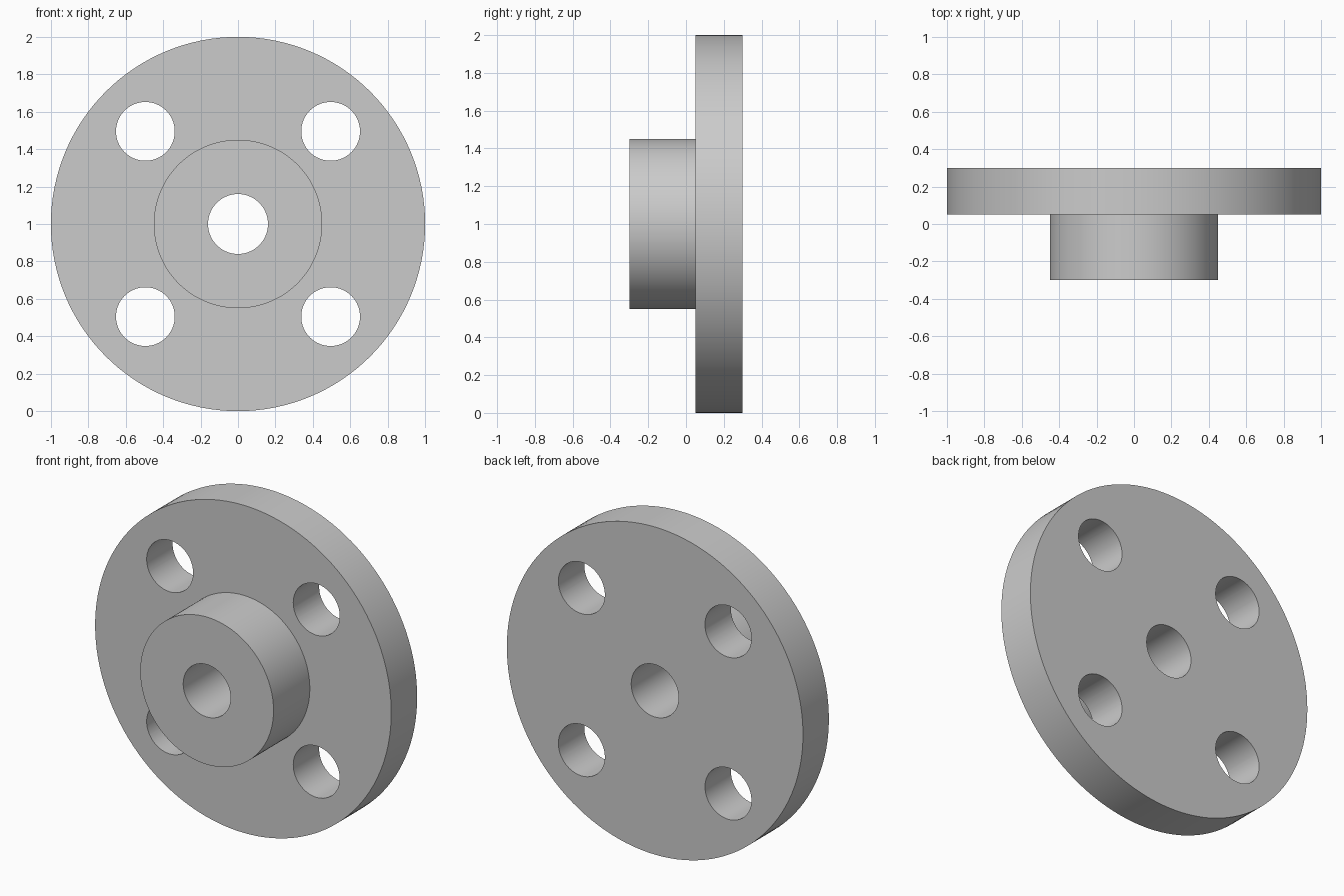
import bpy
import bmesh
from math import cos, sin, pi, radians

SEGMENTS = 128
CENTRE_Z = 1.0
BORE_R, HUB_R, RIM_R = 0.16, 0.45, 1.0
HUB_FRONT, FLANGE_FRONT, FLANGE_BACK = -0.30, 0.05, 0.30
BOLT_R, BOLT_OFFSET = 0.157, 0.495

cube = bpy.data.objects.get("Cube")
if cube:
    bpy.data.objects.remove(cube, do_unlink=True)

# Plain grey metal
grey = bpy.data.materials.new("grey metal")
grey.use_nodes = True
colour = (0.6, 0.6, 0.6, 1.0)
grey.diffuse_color = colour
grey.node_tree.nodes["Principled BSDF"].inputs["Base Color"].default_value = colour


def lathe(name, profile, x=0.0, z=CENTRE_Z, segments=SEGMENTS):
    """Turn a (radius, y) profile around a front-to-back axis; a closed
    loop gives a ring, a profile ending on the axis gives a solid."""
    bm = bmesh.new()
    rings = []
    for i in range(segments):
        a = 2 * pi * i / segments
        rings.append([bm.verts.new((r * cos(a), y, r * sin(a))) for r, y in profile])
    count = len(profile)
    for i in range(segments):
        here, there = rings[i], rings[(i + 1) % segments]
        for j in range(count):
            k = (j + 1) % count
            bm.faces.new((here[j], here[k], there[k], there[j]))
    bmesh.ops.remove_doubles(bm, verts=bm.verts, dist=1e-5)
    bmesh.ops.recalc_face_normals(bm, faces=bm.faces)
    mesh = bpy.data.meshes.new(name)
    bm.to_mesh(mesh)
    bm.free()
    mesh.materials.append(grey)
    obj = bpy.data.objects.new(name, mesh)
    obj.location = (x, 0, z)
    bpy.context.collection.objects.link(obj)
    return obj


# Hub and flange turned as one piece with the centre bore
flange = lathe("hub_flange", [
    (BORE_R, HUB_FRONT), (HUB_R, HUB_FRONT), (HUB_R, FLANGE_FRONT),
    (RIM_R, FLANGE_FRONT), (RIM_R, FLANGE_BACK), (BORE_R, FLANGE_BACK)])

# Four bolt holes drilled through the flange
cutters = []
for sx in (-1, 1):
    for sz in (-1, 1):
        cutter = lathe("bolt_hole_cutter",
                       [(0, -0.1), (BOLT_R, -0.1), (BOLT_R, 0.5), (0, 0.5)],
                       sx * BOLT_OFFSET, CENTRE_Z + sz * BOLT_OFFSET, 64)
        cutter.hide_render = True
        cutters.append(cutter)
        drill = flange.modifiers.new("bolt_hole", 'BOOLEAN')
        drill.operation = 'DIFFERENCE'
        drill.solver = 'EXACT'
        drill.object = cutter

bpy.ops.object.select_all(action='DESELECT')
flange.select_set(True)
bpy.context.view_layer.objects.active = flange
for modifier in list(flange.modifiers):
    bpy.ops.object.modifier_apply(modifier=modifier.name)
for cutter in cutters:
    bpy.data.objects.remove(cutter, do_unlink=True)

# Smooth round walls, crisp rims
bpy.ops.object.shade_smooth_by_angle(angle=radians(30))
